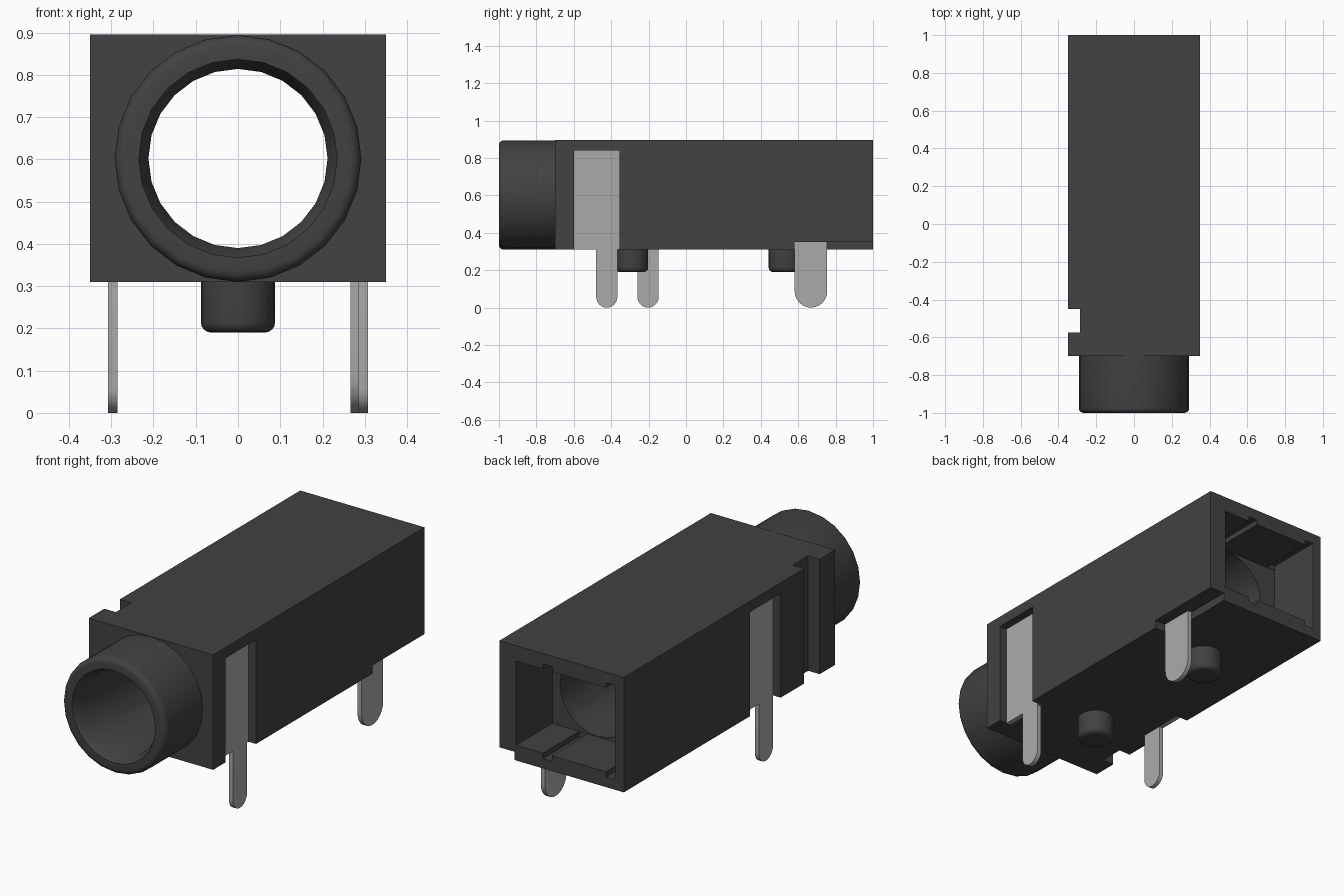
import bpy, bmesh, math
from mathutils import Matrix, Vector

cube = bpy.data.objects.get("Cube")
if cube:
    bpy.data.objects.remove(cube, do_unlink=True)


def material(name, rgb, rough):
    m = bpy.data.materials.new(name)
    m.use_nodes = True
    m.diffuse_color = (*rgb, 1)
    bsdf = m.node_tree.nodes["Principled BSDF"]
    bsdf.inputs["Base Color"].default_value = (*rgb, 1)
    bsdf.inputs["Roughness"].default_value = rough
    return m


BLACK = material("black plastic", (0.054, 0.054, 0.054), 0.6)
METAL = material("grey metal", (0.41, 0.41, 0.41), 0.5)
SEGMENTS = 24
AXIS_Z = 0.602  # height of the socket axis


def finish(name, bm, mat):
    bmesh.ops.recalc_face_normals(bm, faces=bm.faces)
    mesh = bpy.data.meshes.new(name)
    bm.to_mesh(mesh)
    bm.free()
    mesh.materials.append(mat)
    obj = bpy.data.objects.new(name, mesh)
    bpy.context.collection.objects.link(obj)
    return obj


def smooth(obj):
    bpy.ops.object.select_all(action="DESELECT")
    obj.select_set(True)
    bpy.context.view_layer.objects.active = obj
    bpy.ops.object.shade_smooth_by_angle(angle=math.radians(25))


def box(name, xs, ys, zs):
    bm = bmesh.new()
    bmesh.ops.create_cube(bm, size=1)
    for v in bm.verts:
        v.co = Vector([r[0] if c < 0 else r[1] for c, r in zip(v.co, (xs, ys, zs))])
    return finish(name, bm, BLACK)


def lathe(name, profile, matrix):
    """Spin (radius, height) points round z, then place with the matrix."""
    bm = bmesh.new()
    rings = []
    for r, h in profile:
        ring = []
        for i in range(SEGMENTS):
            a = 2 * math.pi * i / SEGMENTS
            ring.append(bm.verts.new(matrix @ Vector((r * math.cos(a), r * math.sin(a), h))))
        rings.append(ring)
    for low, high in zip(rings, rings[1:]):
        for i in range(SEGMENTS):
            j = (i + 1) % SEGMENTS
            bm.faces.new((low[i], low[j], high[j], high[i]))
    return bm, rings


def fillet(radius, end, size, steps=4):
    """Rounded outer corner running from the end face to the side."""
    return [(radius - size + size * math.sin(t), end + size - size * math.cos(t))
            for t in (math.pi / 2 * i / steps for i in range(steps + 1))]


def terminal(name, x, leg, blade=None, top=0.84, step=0.31):
    """Flat metal plate in the yz plane with a round-ended leg."""
    y0, y1 = leg
    r = (y1 - y0) / 2
    pts = [(y0 + r - r * math.cos(math.pi * i / 12),
            r - r * math.sin(math.pi * i / 12)) for i in range(13)]
    if blade:
        pts += [(y1, step), (blade[1], step), (blade[1], top), (blade[0], top),
                (blade[0], step), (y0, step)]
    else:
        pts += [(y1, top), (y0, top)]
    bm = bmesh.new()
    face = bm.faces.new([bm.verts.new((x[0], y, z)) for y, z in pts])
    ext = bmesh.ops.extrude_face_region(bm, geom=[face])
    moved = [v for v in ext["geom"] if isinstance(v, bmesh.types.BMVert)]
    bmesh.ops.translate(bm, verts=moved, vec=(x[1] - x[0], 0, 0))
    bmesh.ops.remove_doubles(bm, verts=bm.verts, dist=1e-5)
    smooth(finish(name, bm, METAL))


# Housing with its bore, rear chamber, side slots and notches cut out
along_y = Matrix.Translation((0, 0, AXIS_Z)) @ Matrix.Rotation(-math.pi / 2, 4, "X")
housing = box("housing", (-0.35, 0.35), (-0.7, 1), (0.31, 0.895))
bm, rings = lathe("bore", [(0.212, -0.8), (0.212, 0.8)], along_y)
bm.faces.new(rings[0])
bm.faces.new(rings[-1])
cutters = [
    finish("bore_cutter", bm, BLACK),
    box("chamber_cutter", (-0.3, 0.256), (0.71, 1.1), (0.388, 0.816)),
    box("middle_groove_cutter", (0.055, 0.105), (0.711, 1.1), (0.36, 0.842)),
    box("side_groove_cutter", (-0.301, -0.25), (0.712, 1.1), (0.361, 0.841)),
    box("left_slot_cutter", (0.285, 0.4), (-0.6, -0.355), (0.2, 0.84)),
    box("right_slot_cutter", (-0.4, -0.285), (-0.262, -0.015), (0.2, 0.84)),
    box("right_notch_cutter", (-0.4, -0.285), (-0.575, -0.45), (0.2, 1)),
    box("rear_step_cutter", (0.266, 0.4), (0.58, 1.1), (0.2, 0.352)),
]
for cutter in cutters:
    mod = housing.modifiers.new(cutter.name, "BOOLEAN")
    mod.operation = "DIFFERENCE"
    mod.solver = "EXACT"
    mod.object = cutter
bpy.context.view_layer.update()
graph = bpy.context.evaluated_depsgraph_get()
cut_mesh = bpy.data.meshes.new_from_object(housing.evaluated_get(graph))
housing.modifiers.clear()
housing.data = cut_mesh
for cutter in cutters:
    bpy.data.objects.remove(cutter, do_unlink=True)
smooth(housing)

# Round collar with a rounded rim and a bevelled mouth
collar_profile = [(0.212, -0.7), (0.212, -0.95), (0.235, -1)]
collar_profile += fillet(0.292, -1, 0.025) + [(0.292, -0.7)]
bm, _ = lathe("collar", collar_profile, along_y)
smooth(finish("collar", bm, BLACK))

# Locating pegs underneath
for name, y in (("front_peg", -0.29), ("rear_peg", 0.53)):
    bm, rings = lathe(name, fillet(0.088, 0.19, 0.025) + [(0.088, 0.31)],
                      Matrix.Translation((0, y, 0)))
    bm.faces.new(rings[0])
    smooth(finish(name, bm, BLACK))

# Metal terminals
terminal("left_terminal", (0.285, 0.308), (-0.48, -0.367), (-0.6, -0.356))
terminal("right_terminal", (-0.308, -0.285), (-0.26, -0.146), (-0.261, -0.016))
terminal("rear_terminal", (0.266, 0.289), (0.581, 0.755), top=0.352)
